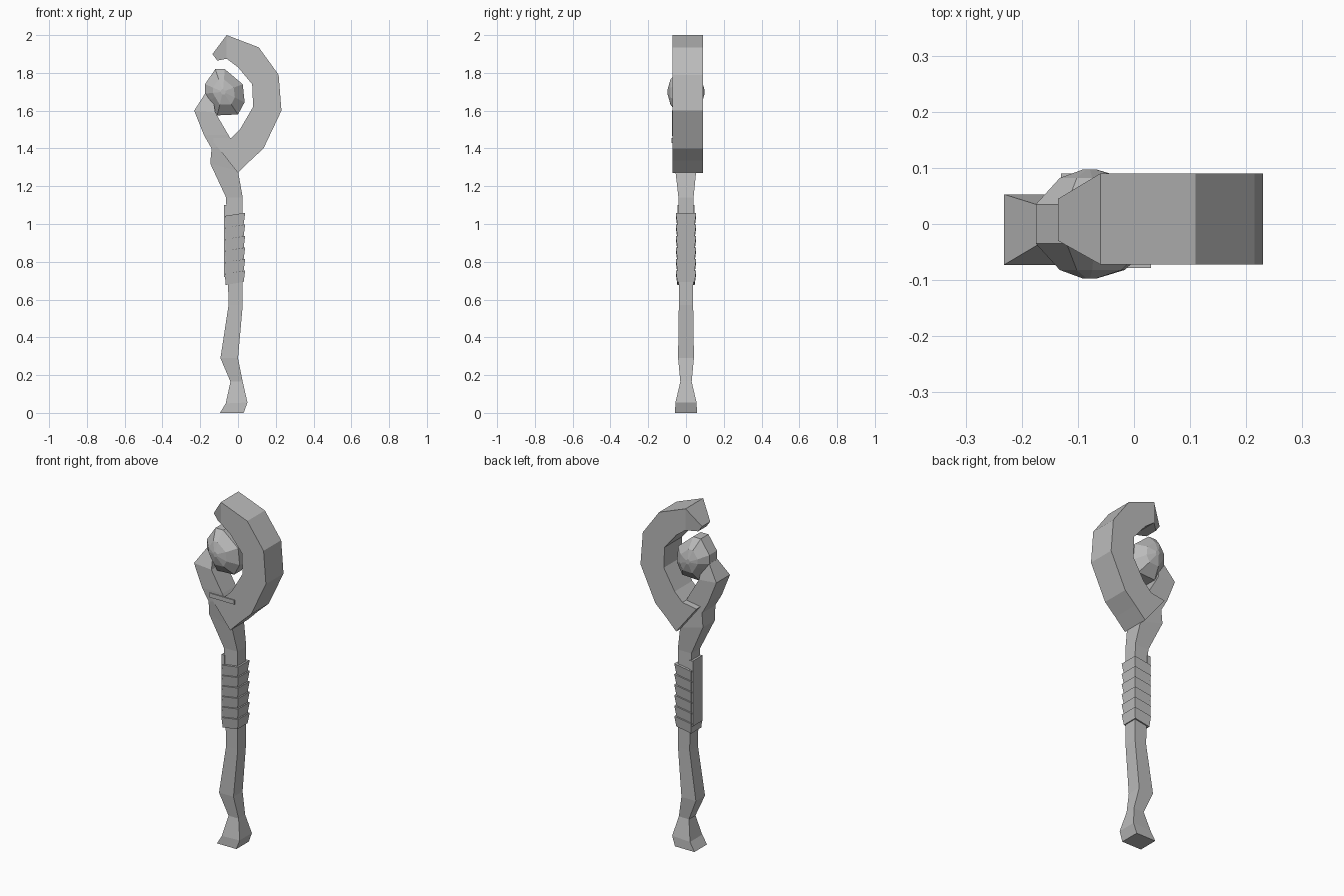
import bpy, bmesh
from mathutils import Vector

cube = bpy.data.objects.get("Cube")
if cube:
    bpy.data.objects.remove(cube, do_unlink=True)

grey = bpy.data.materials.new("plain grey")
grey.use_nodes = True
grey.diffuse_color = (0.5, 0.5, 0.5, 1)
grey.node_tree.nodes["Principled BSDF"].inputs["Base Color"].default_value = (0.5, 0.5, 0.5, 1)


def loft(name, rings):
    """Join rings of points with flat faces and cap both ends."""
    bm = bmesh.new()
    loops = [[bm.verts.new(p) for p in ring] for ring in rings]
    for a, b in zip(loops, loops[1:]):
        for i in range(len(a)):
            j = (i + 1) % len(a)
            bm.faces.new((a[i], a[j], b[j], b[i]))
    bm.faces.new(loops[0])
    bm.faces.new(loops[-1])
    bmesh.ops.recalc_face_normals(bm, faces=bm.faces)
    mesh = bpy.data.meshes.new(name)
    bm.to_mesh(mesh)
    bm.free()
    mesh.materials.append(grey)
    obj = bpy.data.objects.new(name, mesh)
    bpy.context.collection.objects.link(obj)
    return obj


def section(x0, z0, x1, z1, y0, y1):
    """Four-sided cross-section between two outline points."""
    return [(x0, y0, z0), (x1, y0, z1), (x1, y1, z1), (x0, y1, z0)]


# Crooked shaft, running up into the short prong
loft("shaft_and_prong", [section(*s) for s in (
    (-.095, 0, .03, 0, -.058, .058),
    (-.065, .05, .05, .055, -.056, .056),
    (-.04, .165, .025, .165, -.03, .03),
    (-.093, .29, 0, .29, -.042, .042),
    (-.05, .57, .025, .57, -.038, .038),
    (-.063, 1.14, .025, 1.14, -.04, .04),
    (-.147, 1.32, 0, 1.28, -.056, .054),
    (-.14, 1.4, -.03, 1.43, -.07, .053),
    (-.18, 1.47, -.05, 1.47, -.073, .053),
    (-.232, 1.6, -.12, 1.59, -.073, .053),
    (-.168, 1.7, -.135, 1.68, -.035, .033),
)])

# Large curved hook with a tapered tip
hook = [(0, 1.27, -.13, 1.435), (.065, 1.335, -.04, 1.45),
        (.135, 1.4, .01, 1.5), (.23, 1.6, .08, 1.62),
        (.215, 1.79, .075, 1.74), (.11, 1.935, 0, 1.83),
        (-.06, 2, -.06, 1.875)]
rings = [section(*h, -.072, .09) for h in hook]
rings.append(section(-.135, 1.9, -.11, 1.865, -.03, .045))
loft("hook", rings)

# Thin ridge across the front of the fork
loft("fork_ridge", [section(-.13, z, .03, z, -.078, -.069) for z in (1.43, 1.455)])

# Faceted orb, as scaled outlines stacked front to back
outline = [(-.12, 1.82), (-.07, 1.82), (.025, 1.74), (.035, 1.645),
           (0, 1.58), (-.11, 1.575), (-.155, 1.65), (-.175, 1.69), (-.175, 1.74)]
centre = Vector((-.08, 1.7))
half = [(.097, .12), (.082, .55), (.035, 1)]
layers = [(-y, s) for y, s in half] + [(y, s) for y, s in reversed(half)]
orb = []
for y, s in layers:
    pts = [centre + (Vector(p) - centre) * s for p in outline]
    orb.append([(p.x, y, p.y) for p in pts])
loft("orb", orb)

# Slanted overlapping grip wraps
BANDS = 6
for i in range(BANDS):
    low = .685 + i * .061
    high = low + .061
    loft(f"grip_wrap_{i + 1}", [
        section(-.066, low - .008, .03, low + .008, -.046, .046),
        section(-.069, high - .008, .038, high + .008, -.054, .054),
    ])

# Plain strip along the right side of the grip
loft("grip_strip", [section(-.075, z, -.055, z, -.045, .045) for z in (.72, 1.1)])
